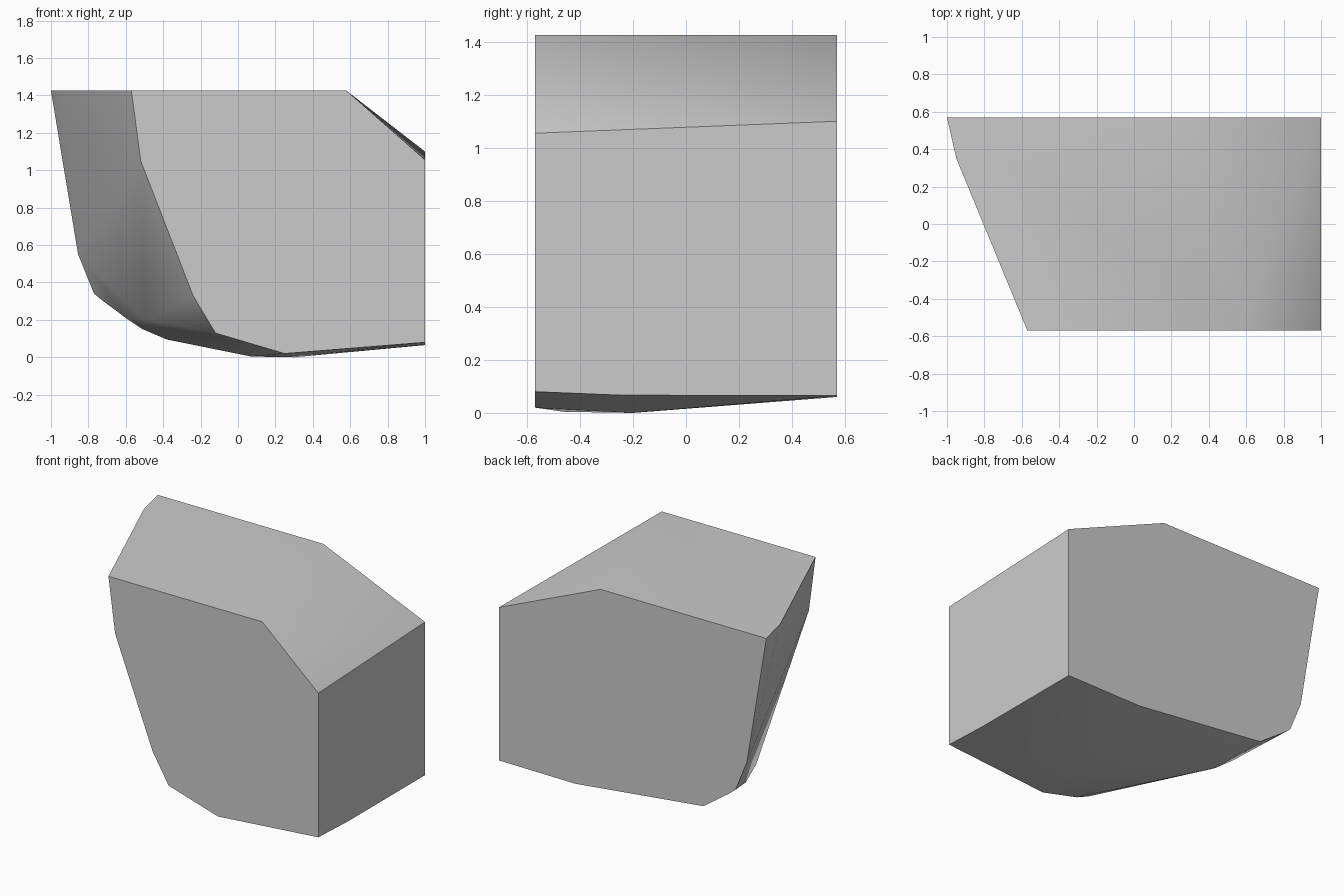
import bpy
import bmesh
import math

if "Cube" in bpy.data.objects:
    bpy.data.objects.remove(bpy.data.objects["Cube"], do_unlink=True)

HALF_DEPTH = 0.57
TOP = 1.425


def make_material(name, colour):
    material = bpy.data.materials.new(name)
    material.use_nodes = True
    material.diffuse_color = colour
    material.node_tree.nodes["Principled BSDF"].inputs["Base Color"].default_value = colour
    return material


def profile_at(y, outline):
    """Place an (x, z) outline on the plane at depth y."""
    return [(x, y, z) for x, z in outline]


def hull_object(name, points, material):
    """Wrap the points in a convex skin and merge its coplanar faces."""
    bm = bmesh.new()
    for point in points:
        bm.verts.new(point)
    result = bmesh.ops.convex_hull(bm, input=bm.verts[:])
    unused = {item for item in result["geom_interior"] + result["geom_unused"]
              if isinstance(item, bmesh.types.BMVert)}
    bmesh.ops.delete(bm, geom=list(unused), context="VERTS")
    bmesh.ops.dissolve_limit(bm, angle_limit=math.radians(0.3),
                             verts=bm.verts[:], edges=bm.edges[:])
    bmesh.ops.recalc_face_normals(bm, faces=bm.faces[:])
    mesh = bpy.data.meshes.new(name)
    bm.to_mesh(mesh)
    bm.free()
    mesh.materials.append(material)
    obj = bpy.data.objects.new(name, mesh)
    bpy.context.collection.objects.link(obj)
    return obj


# Flat front face
front = profile_at(-HALF_DEPTH, [
    (-0.57, TOP), (0.58, TOP), (1, 1.055), (1, 0.08),
    (0.25, 0.02), (-0.12, 0.13), (-0.24, 0.33), (-0.52, 1.05)])

# Flat back face
back = profile_at(HALF_DEPTH, [
    (-1, TOP), (0.24, TOP), (1, 1.1), (1, 0.065), (0.43, 0.06),
    (-0.53, 0.165), (-0.72, 0.3), (-0.77, 0.34), (-0.855, 0.55)])

# Bevelled corners of the tapered side and the shallow underside
side = [(-0.95, 0.35, TOP), (-0.6, 0.22, 0.21), (-0.49, -0.05, 0.2)]
underside = [(-0.51, 0.16, 0.15), (-0.38, 0.1, 0.095), (0.07, -0.46, 0.004),
             (0.3, -0.2, 0), (1, -0.25, 0.067)]

grey = make_material("light grey", (0.6, 0.6, 0.6, 1))
block = hull_object("faceted_block", front + back + side + underside, grey)

# Soft shading on shallow creases, sharp main edges
bpy.ops.object.select_all(action="DESELECT")
block.select_set(True)
bpy.context.view_layer.objects.active = block
bpy.ops.object.shade_smooth_by_angle(angle=math.radians(30))
